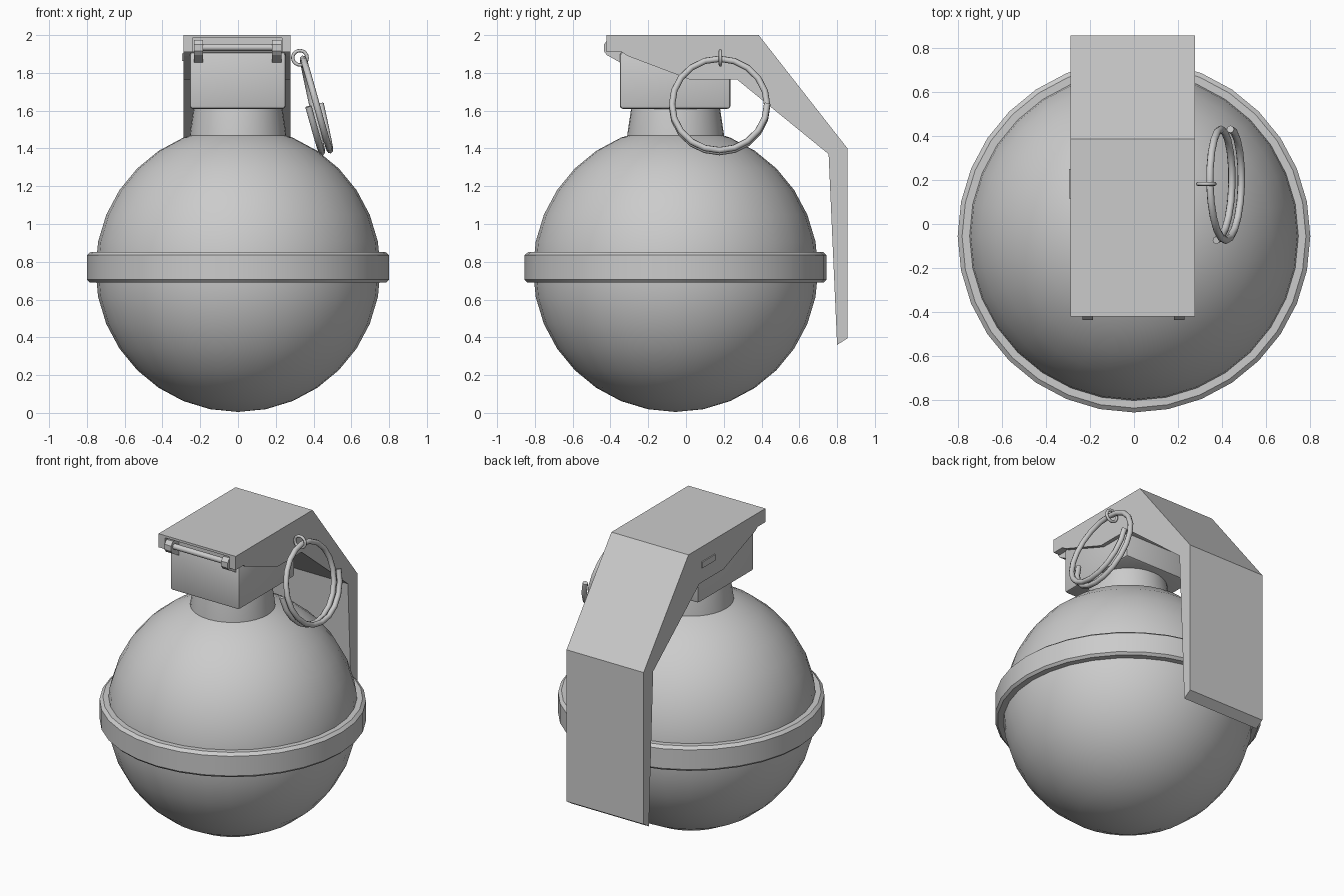
import bpy, bmesh, math
from mathutils import Vector

if "Cube" in bpy.data.objects:
    bpy.data.objects.remove(bpy.data.objects["Cube"], do_unlink=True)

CY = -0.055  # body axis in y

metal = bpy.data.materials.new("plain grey")
metal.use_nodes = True
metal.diffuse_color = (0.6, 0.6, 0.6, 1)
metal.node_tree.nodes["Principled BSDF"].inputs["Base Color"].default_value = (0.6, 0.6, 0.6, 1)


def finish(name, bm, smooth=None):
    bmesh.ops.recalc_face_normals(bm, faces=bm.faces)
    me = bpy.data.meshes.new(name)
    bm.to_mesh(me)
    bm.free()
    ob = bpy.data.objects.new(name, me)
    bpy.context.collection.objects.link(ob)
    me.materials.append(metal)
    if smooth:
        bpy.ops.object.select_all(action='DESELECT')
        ob.select_set(True)
        bpy.context.view_layer.objects.active = ob
        bpy.ops.object.shade_smooth_by_angle(angle=math.radians(smooth))
    return ob


def lathe(name, profile, closed=False, segs=32):
    """Spin an (r, z) profile about the body axis."""
    bm = bmesh.new()
    vs = [bm.verts.new((r, CY, z)) for r, z in profile]
    edges = [bm.edges.new(p) for p in zip(vs, vs[1:])]
    if closed:
        edges.append(bm.edges.new((vs[-1], vs[0])))
    bmesh.ops.spin(bm, geom=vs + edges, cent=(0, CY, 0), axis=(0, 0, 1),
                   angle=math.tau, steps=segs)
    bmesh.ops.remove_doubles(bm, verts=bm.verts, dist=1e-4)
    return finish(name, bm, 30)


def box(name, lo, hi, bevel=0):
    bm = bmesh.new()
    bmesh.ops.create_cube(bm, size=1)
    for v in bm.verts:
        v.co = Vector([(a + b) / 2 + c * (b - a) for a, b, c in zip(lo, hi, v.co)])
    if bevel:
        bmesh.ops.bevel(bm, geom=bm.edges[:], offset=bevel, segments=2,
                        profile=0.5, affect='EDGES')
    return finish(name, bm, 35 if bevel else None)


def extrude_x(name, outline, x0, x1):
    """Extrude a (y, z) outline along x."""
    bm = bmesh.new()
    face = bm.faces.new([bm.verts.new((x0, y, z)) for y, z in outline])
    new = bmesh.ops.extrude_face_region(bm, geom=[face])["geom"]
    bmesh.ops.translate(bm, vec=(x1 - x0, 0, 0),
                        verts=[g for g in new if isinstance(g, bmesh.types.BMVert)])
    return finish(name, bm)


def tube(name, points, side, radius, sides=8, closed=False):
    """Sweep a round wire along points; side is a vector across the path."""
    bm = bmesh.new()
    rows, n = [], len(points)
    for i, p in enumerate(points):
        if closed:
            t = points[(i + 1) % n] - points[i - 1]
        else:
            t = points[min(i + 1, n - 1)] - points[max(i - 1, 0)]
        u = t.cross(side).normalized()
        w = t.cross(u).normalized()
        rows.append([bm.verts.new(p + radius * (u * math.cos(a) + w * math.sin(a)))
                     for a in (math.tau * k / sides for k in range(sides))])
    for i in range(n if closed else n - 1):
        a, b = rows[i], rows[(i + 1) % n]
        for k in range(sides):
            j = (k + 1) % sides
            bm.faces.new((a[k], a[j], b[j], b[k]))
    if not closed:
        bm.faces.new(rows[0])
        bm.faces.new(rows[-1])
    return finish(name, bm, 50)


# Round body, raised belt and neck
R, CZ = 0.755, 0.76
lathe("body", [(R * math.sin(math.pi * i / 16), CZ - R * math.cos(math.pi * i / 16))
               for i in range(17)])
lathe("belt", [(0.73, 0.69), (0.785, 0.69), (0.80, 0.705), (0.80, 0.835),
               (0.78, 0.852), (0.73, 0.852)], closed=True)
lathe("neck", [(0, 1.40), (0.258, 1.40), (0.255, 1.48), (0.235, 1.615), (0, 1.615)])

# Fuse block
box("fuse_block", (-0.255, -0.35, 1.61), (0.252, 0.235, 1.91), 0.015)

# Safety lever with a recess in its front edge for the hinge pin
lever = extrude_x("lever", [(-0.42, 2.0), (0.385, 2.0), (0.855, 1.4), (0.855, 0.395),
                            (0.80, 0.36), (0.755, 1.37), (0.27, 1.765), (0.02, 1.765),
                            (-0.31, 1.89), (-0.34, 1.91), (-0.42, 1.91)], -0.288, 0.277)
cutter = box("hinge_recess_cutter", (-0.24, -0.50, 1.80), (0.232, -0.352, 1.985))
cutter.hide_render = True
cutter.hide_set(True)
cut = lever.modifiers.new("hinge_recess", 'BOOLEAN')
cut.operation = 'DIFFERENCE'
cut.solver = 'EXACT'
cut.object = cutter

# Hinge ears and pin
for name, x in (("right_hinge_ear", -0.21), ("left_hinge_ear", 0.205)):
    extrude_x(name, [(-0.34, 1.975), (-0.415, 1.975), (-0.435, 1.95), (-0.435, 1.915),
                     (-0.42, 1.895), (-0.34, 1.85)], x - 0.024, x + 0.024)
tube("hinge_pin", [Vector((-0.23, -0.40, 1.935)), Vector((0.225, -0.40, 1.935))],
     Vector((0, 0, 1)), 0.018, 12)

# Pin end on the right side of the lever
box("pin_plate", (-0.296, 0.115, 1.862), (-0.28, 0.25, 1.902))

# Small eyelet on the left side
tube("pin_eyelet", [Vector((0.328 + 0.038 * math.cos(a), 0.182, 1.88 + 0.038 * math.sin(a)))
                    for a in (math.tau * i / 20 for i in range(20))],
     Vector((0, 1, 0)), 0.009, 8, closed=True)

# Pull ring: one and a half turns of wire, hanging at a slant
down = Vector((0.24, 0, -0.97)).normalized()
normal = Vector((0.97, 0, 0.24)).normalized()
centre = Vector((0.405, 0.178, 1.63))
steps = 30
ring = []
for i in range(steps + 1):
    f = i / steps
    a = 3 * math.pi * f
    ring.append(centre + 0.252 * (Vector((0, -math.cos(a), 0)) + down * math.sin(a))
                + normal * (f - 0.5) * 0.066)
tube("pull_ring", ring, normal, 0.017, 8)
